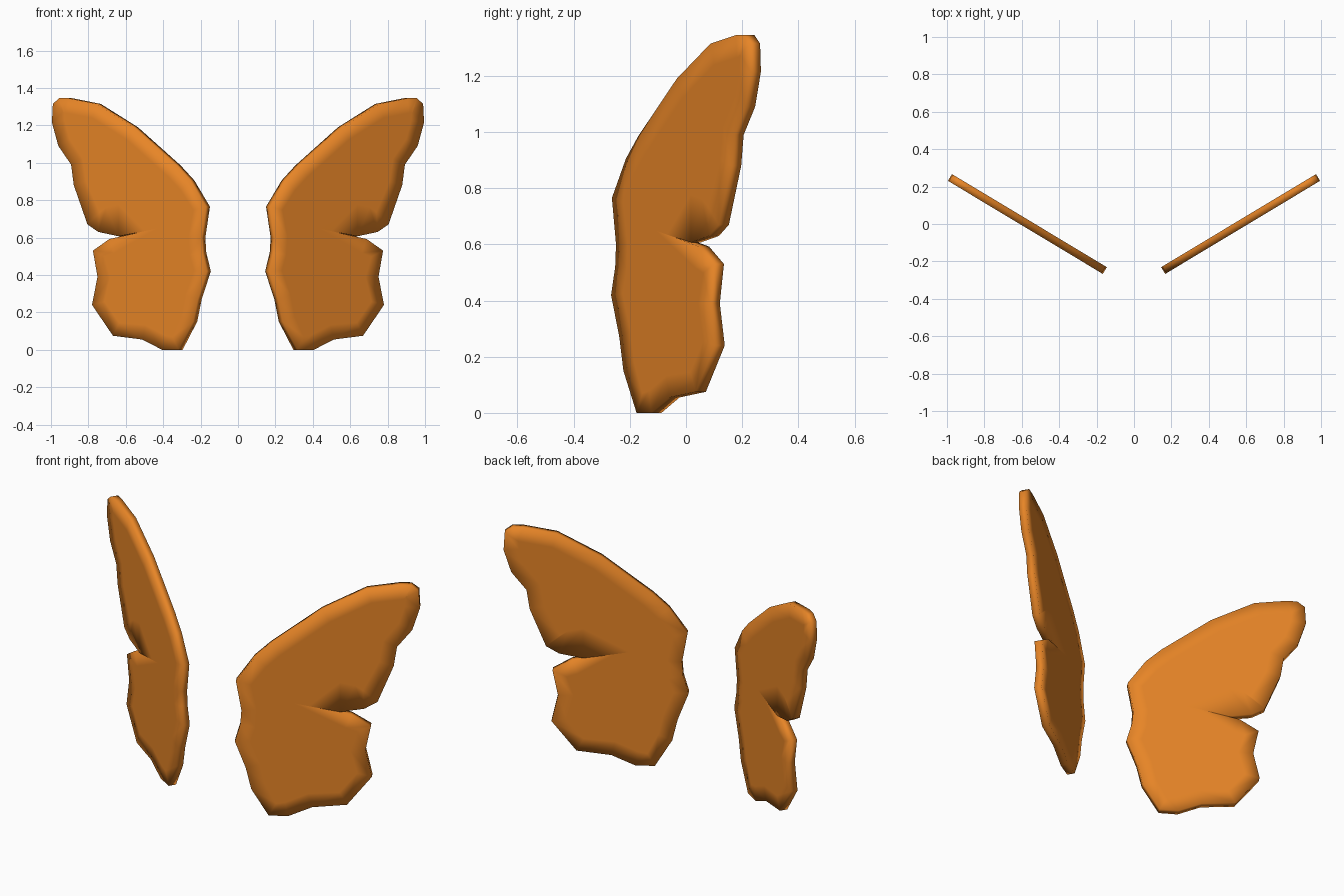
import bpy, bmesh, math
from mathutils import Vector

cube = bpy.data.objects.get("Cube")
if cube:
    bpy.data.objects.remove(cube, do_unlink=True)

orange = bpy.data.materials.new("wing_orange")
orange.use_nodes = True
colour = (0.8, 0.235, 0.02, 1)
orange.diffuse_color = colour
orange.node_tree.nodes["Principled BSDF"].inputs["Base Color"].default_value = colour

ANGLE = math.radians(31)    # backward sweep of each wing
CENTRE = 0.57               # distance of wing centre from the middle
HALF = 0.021                # half the wing thickness
RIM = 0.08                  # width of the softly shaded border

# Upper wing, from the root over the tip to the notch
upper = [(.15, .765), (.235, .905), (.31, .985), (.545, 1.19), (.75, 1.315),
         (.905, 1.345), (.955, 1.345), (.99, 1.315), (.995, 1.215), (.96, 1.09),
         (.89, .99), (.875, .88), (.80, .67), (.74, .63), (.63, .607)]
# Lower wing, from the notch round the bottom back to the root
lower = [(.485, .635), (.68, .592), (.77, .53), (.745, .39), (.775, .24),
         (.66, .075), (.50, .055), (.39, 0), (.30, 0), (.22, .15),
         (.195, .27), (.145, .42), (.17, .52), (.175, .6)]
# The border is wider along the trailing edge of the upper wing
wide = {len(upper) - 3: .10, len(upper) - 2: .14, len(upper) - 1: .17}

stretch = 0.974 / math.cos(ANGLE)
outline = [Vector(((x - CENTRE) * stretch, z)) for x, z in upper + lower]
count = len(outline)


def inward(a, b):
    d = (b - a).normalized()
    return Vector((d.y, -d.x))


inner = []
for i, p in enumerate(outline):
    before, after = outline[i - 1], outline[(i + 1) % count]
    n = (inward(before, p) + inward(p, after)).normalized()
    inner.append(p + n * wide.get(i, RIM))


def make_wing(name, side):
    bm = bmesh.new()

    def ring(points, y):
        return [bm.verts.new((side * p.x, y, p.y)) for p in points]

    def bridge(a, b):
        for i in range(count):
            j = (i + 1) % count
            bm.faces.new((a[i], a[j], b[j], b[i]))

    # Flat centre, border, edge, border, flat centre
    rings = [ring(inner, -HALF), ring(outline, -HALF),
             ring(outline, HALF), ring(inner, HALF)]
    for a, b in zip(rings, rings[1:]):
        bridge(a, b)
    bm.faces.new(rings[0])
    bm.faces.new(rings[-1])
    bmesh.ops.recalc_face_normals(bm, faces=bm.faces)
    for f in bm.faces:
        f.smooth = True
    mesh = bpy.data.meshes.new(name)
    bm.to_mesh(mesh)
    bm.free()
    mesh.materials.append(orange)
    wing = bpy.data.objects.new(name, mesh)
    wing.location.x = side * CENTRE
    wing.rotation_euler.z = side * ANGLE
    bpy.context.collection.objects.link(wing)


make_wing("left_wing", 1)
make_wing("right_wing", -1)
